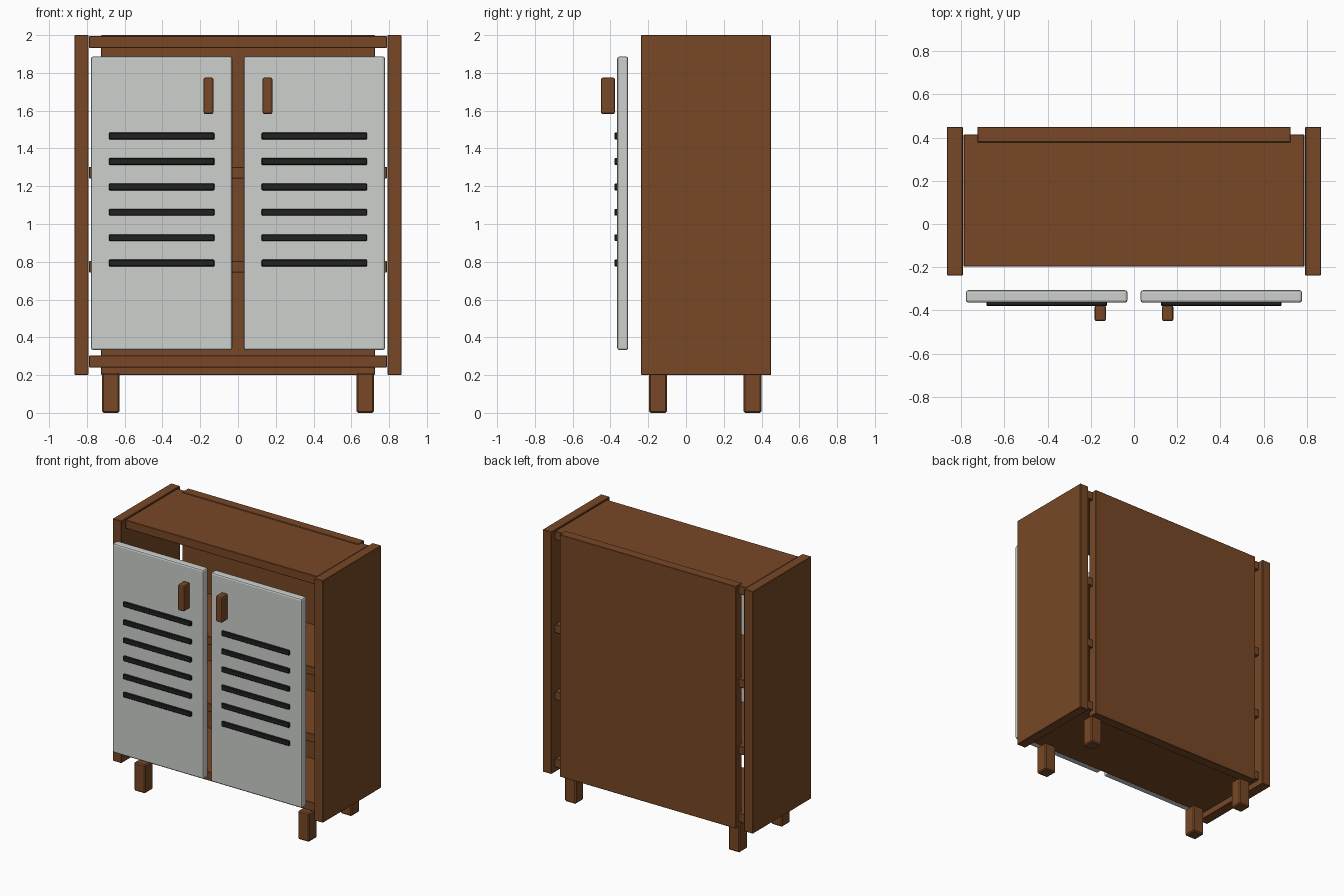
import bpy

if "Cube" in bpy.data.objects:
    bpy.data.objects.remove(bpy.data.objects["Cube"])


def material(name, rgb):
    m = bpy.data.materials.new(name)
    m.diffuse_color = (*rgb, 1)
    m.use_nodes = True
    m.node_tree.nodes["Principled BSDF"].inputs["Base Color"].default_value = m.diffuse_color
    return m


wood = material("brown wood", (0.185, 0.064, 0.019))
grey = material("pale grey paint", (0.61, 0.63, 0.615))
dark = material("near black", (0.015, 0.015, 0.015))


def box(name, x, y, z, mat, bevel=0.003, segments=1):
    """Bevelled box given as (min, max) ranges on each axis."""
    bpy.ops.mesh.primitive_cube_add(
        size=1, location=[(a + b) / 2 for a, b in (x, y, z)])
    ob = bpy.context.object
    ob.name = name
    ob.scale = [abs(b - a) for a, b in (x, y, z)]
    bpy.ops.object.transform_apply(location=False, rotation=False, scale=True)
    ob.data.materials.append(mat)
    mod = ob.modifiers.new("edge bevel", "BEVEL")
    mod.width = bevel
    mod.segments = segments
    return ob


# Horizontal boards: floor, two shelves and top
for name, z0, z1, front in (("bottom_board", 0.24, 0.305, -0.197),
                            ("lower_shelf", 0.743, 0.805, -0.18),
                            ("upper_shelf", 1.24, 1.303, -0.18),
                            ("top_board", 1.932, 1.995, -0.197)):
    box(name, (-0.788, 0.788), (front, 0.415), (z0, z1), wood)

# Back panel, narrower than the carcass
box("back_panel", (-0.725, 0.725), (0.378, 0.45), (0.2, 2.0), wood)

for side, s in (("left", -1), ("right", 1)):
    def span(a, b):
        return tuple(sorted((s * a, s * b)))

    # Side panel
    box(side + "_side_panel", span(0.792, 0.865), (-0.238, 0.45), (0.2, 2.0), wood)

    # Feet
    for end, y in (("front", (-0.195, -0.1)), ("back", (0.305, 0.4))):
        box(f"{side}_{end}_foot", span(0.628, 0.72), y, (0.0, 0.212), wood, 0.008)

    # Door standing off the carcass
    box(side + "_door", span(0.03, 0.778), (-0.364, -0.306), (0.332, 1.887),
        grey, 0.012, 2)

    # Louvre slats
    for i in range(6):
        z = 0.793 + i * 0.1345
        box(f"{side}_slat_{i + 1}", span(0.125, 0.683), (-0.379, -0.358),
            (z - 0.018, z + 0.018), dark, 0.004)

    # Handle
    box(side + "_handle", span(0.13, 0.182), (-0.45, -0.376), (1.582, 1.775),
        wood, 0.01, 2)
